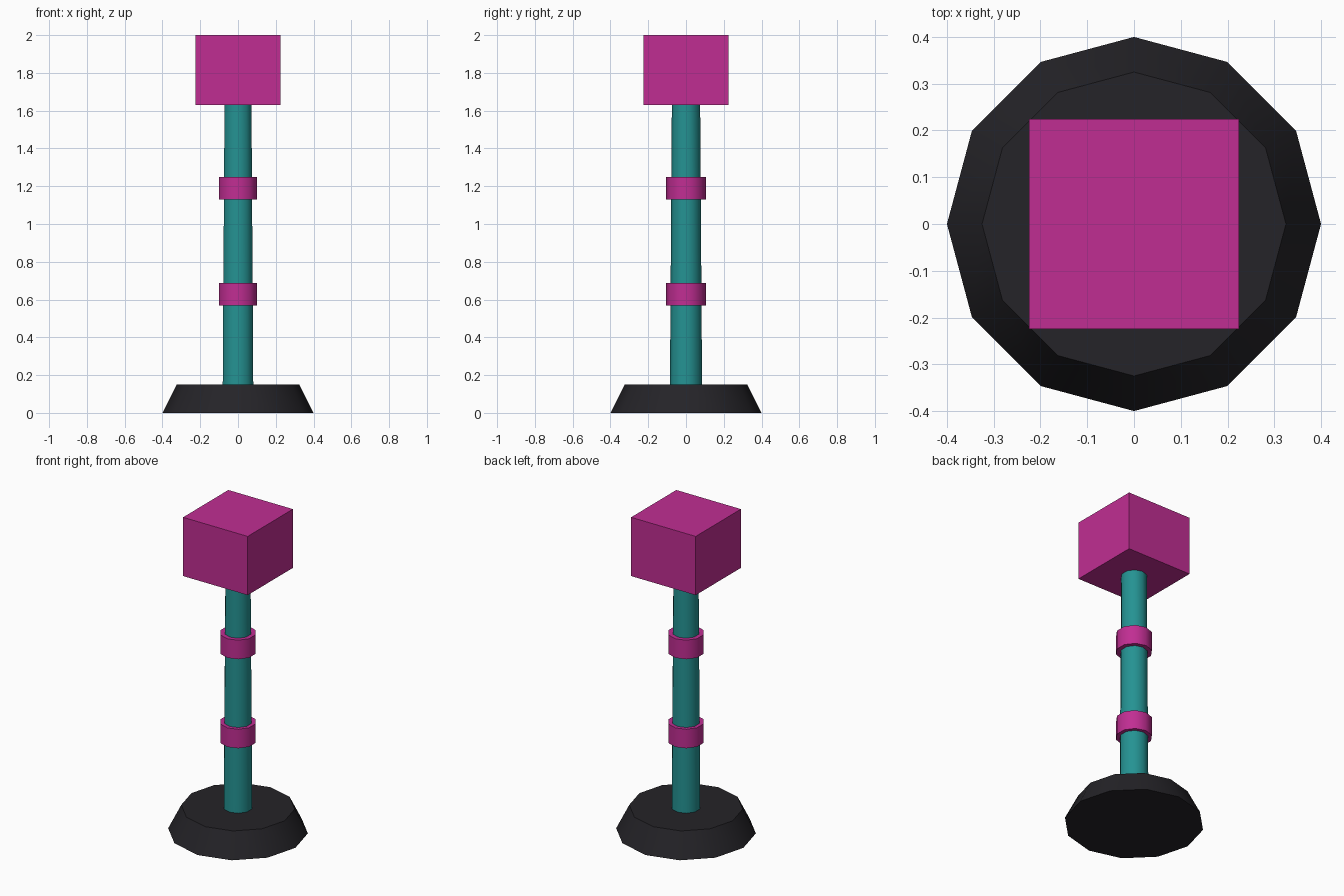
import bpy
import math

if "Cube" in bpy.data.objects:
    bpy.data.objects.remove(bpy.data.objects["Cube"])


def material(name, color):
    mat = bpy.data.materials.new(name)
    mat.diffuse_color = (*color, 1.0)
    mat.use_nodes = True
    mat.node_tree.nodes["Principled BSDF"].inputs["Base Color"].default_value = mat.diffuse_color
    return mat


def finish(name, mat):
    obj = bpy.context.object
    obj.name = name
    obj.data.materials.append(mat)
    return obj


def tapered_drum(name, sides, r_bottom, r_top, z0, z1, mat):
    bpy.ops.mesh.primitive_cone_add(vertices=sides, radius1=r_bottom, radius2=r_top,
                                    depth=z1 - z0, location=(0, 0, (z0 + z1) / 2))
    bpy.ops.object.shade_smooth_by_angle(angle=math.radians(40))
    return finish(name, mat)


black = material("black", (0.018, 0.017, 0.021))
teal = material("teal", (0.018, 0.29, 0.29))
magenta = material("magenta", (0.53, 0.027, 0.29))

# Twelve-sided foot and slightly tapered ten-sided post
tapered_drum("base", 12, 0.40, 0.325, 0.0, 0.15, black)
tapered_drum("post", 10, 0.085, 0.075, 0.15, 1.63, teal)

# Two collars around the post
for name, z in (("lower_collar", 0.628), ("upper_collar", 1.189)):
    tapered_drum(name, 10, 0.105, 0.105, z - 0.06, z + 0.06, magenta)

# Block head
bpy.ops.mesh.primitive_cube_add(size=1, location=(0, 0, 1.815))
head = finish("head", magenta)
head.scale = (0.45, 0.45, 0.37)
